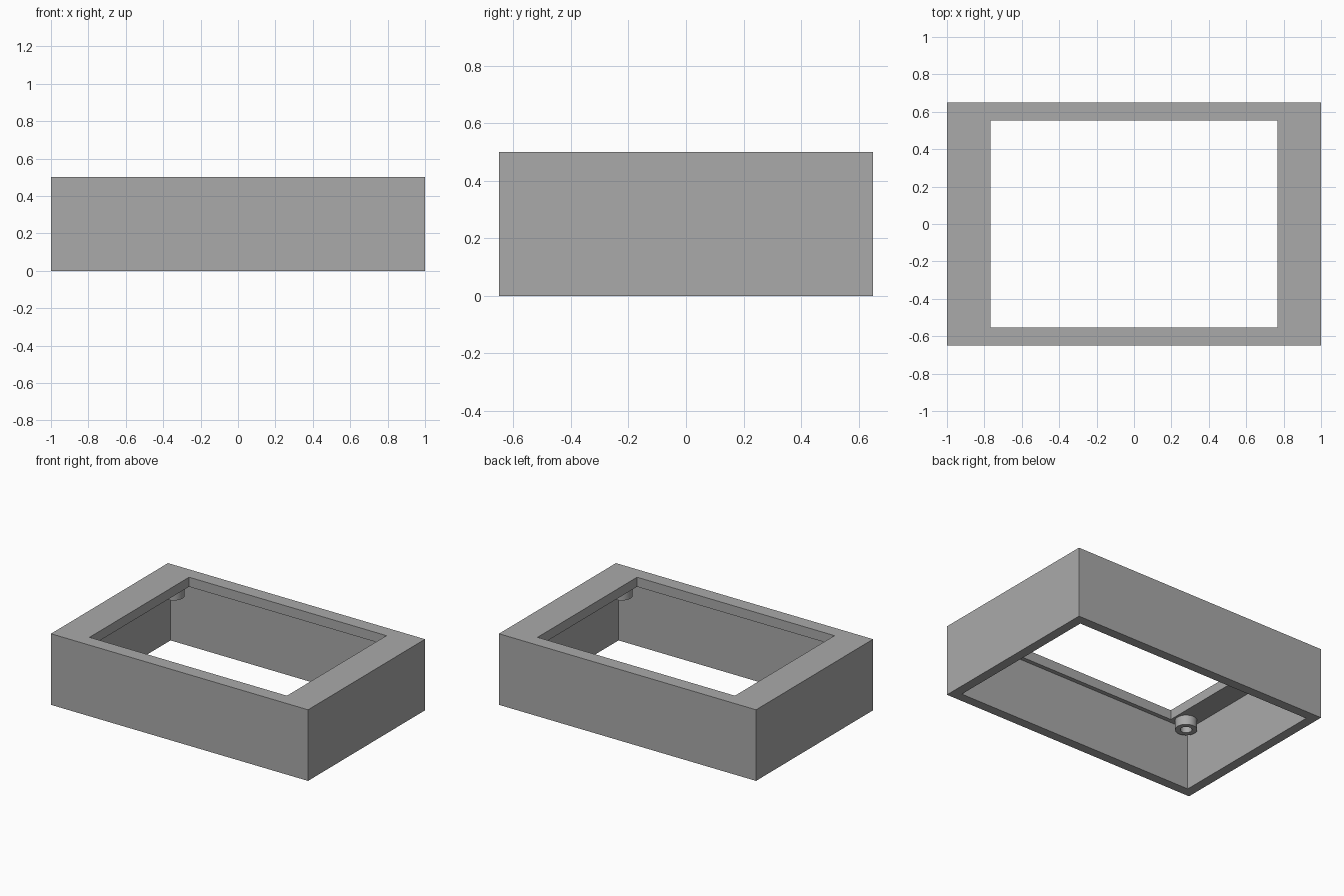
import bpy, bmesh, math

cube = bpy.data.objects.get("Cube")
if cube:
    bpy.data.objects.remove(cube, do_unlink=True)

WALL = 0.067
HEIGHT = 0.5
CEILING = HEIGHT - WALL
HALF_X, HALF_Y = 1.0, 0.65

grey = bpy.data.materials.new("mid_grey")
grey.use_nodes = True
GREY = (0.4, 0.4, 0.4, 1)
grey.diffuse_color = GREY
grey.node_tree.nodes["Principled BSDF"].inputs["Base Color"].default_value = GREY


def loft_object(name, loops, location=(0, 0, 0)):
    """Join a closed series of equal-sized loops with quads."""
    bm = bmesh.new()
    rings = [[bm.verts.new(p) for p in loop] for loop in loops]
    for a, b in zip(rings, rings[1:] + rings[:1]):
        for i in range(len(a)):
            j = (i + 1) % len(a)
            bm.faces.new((a[i], a[j], b[j], b[i]))
    bmesh.ops.recalc_face_normals(bm, faces=bm.faces)
    mesh = bpy.data.meshes.new(name)
    bm.to_mesh(mesh)
    bm.free()
    mesh.materials.append(grey)
    obj = bpy.data.objects.new(name, mesh)
    obj.location = location
    bpy.context.collection.objects.link(obj)
    return obj


def rectangle(x, y, z):
    return [(-x, -y, z), (x, -y, z), (x, y, z), (-x, y, z)]


def circle(r, z, sides=32):
    return [(r * math.cos(math.tau * i / sides), r * math.sin(math.tau * i / sides), z)
            for i in range(sides)]


# Open-bottomed housing with a window in its top
OPEN_X, OPEN_Y = 0.768, 0.553
loft_object("housing", [
    rectangle(HALF_X, HALF_Y, 0),
    rectangle(HALF_X, HALF_Y, HEIGHT),
    rectangle(OPEN_X, OPEN_Y, HEIGHT),
    rectangle(OPEN_X, OPEN_Y, CEILING),
    rectangle(HALF_X - WALL, HALF_Y - WALL, CEILING),
    rectangle(HALF_X - WALL, HALF_Y - WALL, 0),
])

# Hollow screw posts hanging from the ceiling in the four corners
INSET, POST_R, HOLE_R, POST_H = 0.148, 0.07, 0.037, 0.067
for side, sx in (("left", 1), ("right", -1)):
    for end, sy in (("front", -1), ("back", 1)):
        post = loft_object(f"screw_post_{end}_{side}", [
            circle(POST_R, 0), circle(POST_R, POST_H),
            circle(HOLE_R, POST_H), circle(HOLE_R, 0),
        ], (sx * (HALF_X - INSET), sy * (HALF_Y - INSET), CEILING - POST_H))
        bpy.ops.object.select_all(action="DESELECT")
        post.select_set(True)
        bpy.context.view_layer.objects.active = post
        bpy.ops.object.shade_smooth_by_angle(angle=math.radians(30))
